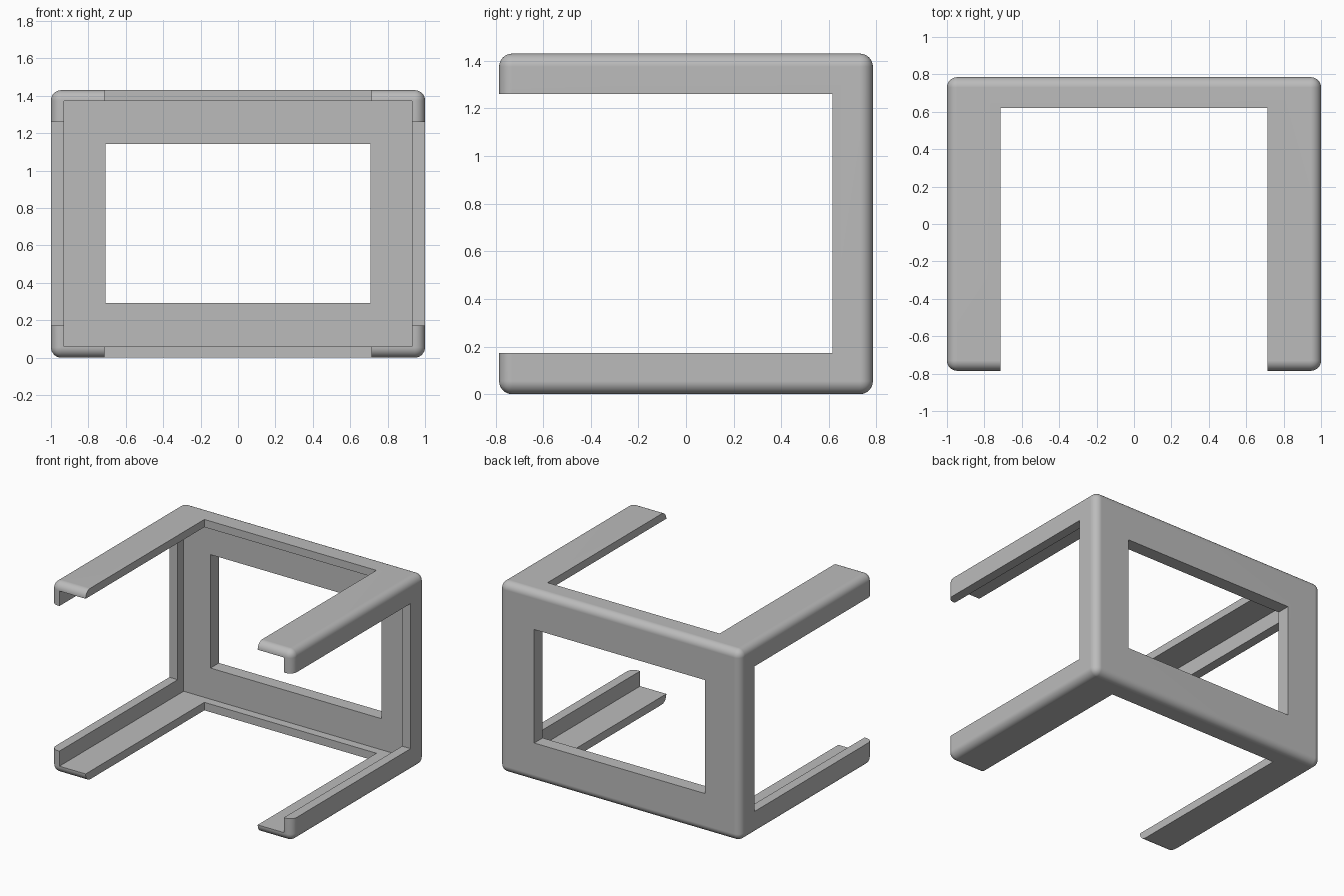
import bpy
import math

if "Cube" in bpy.data.objects:
    bpy.data.objects.remove(bpy.data.objects["Cube"], do_unlink=True)

WIDTH, DEPTH, HEIGHT = 2.0, 1.57, 1.43
FRONT, BACK = -DEPTH / 2, DEPTH / 2
ROUND = 0.055       # outer edge radius


def box(name, x, y, z):
    """Box from (low, high) ranges along each axis."""
    bpy.ops.mesh.primitive_cube_add(size=1)
    obj = bpy.context.object
    obj.name = name
    obj.location = [(r[0] + r[1]) / 2 for r in (x, y, z)]
    obj.scale = [r[1] - r[0] for r in (x, y, z)]
    bpy.ops.object.transform_apply(location=True, rotation=False, scale=True)
    return obj


def apply_all(obj):
    bpy.ops.object.select_all(action='DESELECT')
    obj.select_set(True)
    bpy.context.view_layer.objects.active = obj
    for mod in list(obj.modifiers):
        bpy.ops.object.modifier_apply(modifier=mod.name)


# Shell with rounded outer edges
frame = box("bracket_frame", (-1, 1), (FRONT, BACK), (0, HEIGHT))
bevel = frame.modifiers.new("rounded_edges", 'BEVEL')
bevel.width = ROUND
bevel.segments = 8
bevel.limit_method = 'NONE'
apply_all(frame)

# Hollow interior, side openings, top and bottom openings, back window
cutters = [
    box("interior_cutter", (-0.93, 0.93), (-1, 0.685), (0.06, 1.372)),
    box("side_cutter", (-2, 2), (-1, 0.615), (0.173, 1.26)),
    box("top_bottom_cutter", (-0.713, 0.713), (-1, 0.62), (-1, 2)),
    box("window_cutter", (-0.708, 0.708), (0, 1), (0.293, 1.143)),
]
for cutter in cutters:
    cutter.hide_render = True
    cut = frame.modifiers.new(cutter.name, 'BOOLEAN')
    cut.operation = 'DIFFERENCE'
    cut.solver = 'EXACT'
    cut.object = cutter
apply_all(frame)
for cutter in cutters:
    bpy.data.objects.remove(cutter, do_unlink=True)

# Smooth roundings, crisp cut edges, flat panels
bpy.ops.object.shade_smooth_by_angle(angle=math.radians(25))
normals = frame.modifiers.new("flat_panels", 'WEIGHTED_NORMAL')
normals.keep_sharp = True

# Plain grey
grey = bpy.data.materials.new("plain_grey")
grey.use_nodes = True
colour = (0.5, 0.5, 0.5, 1)
grey.diffuse_color = colour
grey.node_tree.nodes["Principled BSDF"].inputs["Base Color"].default_value = colour
frame.data.materials.clear()
frame.data.materials.append(grey)
